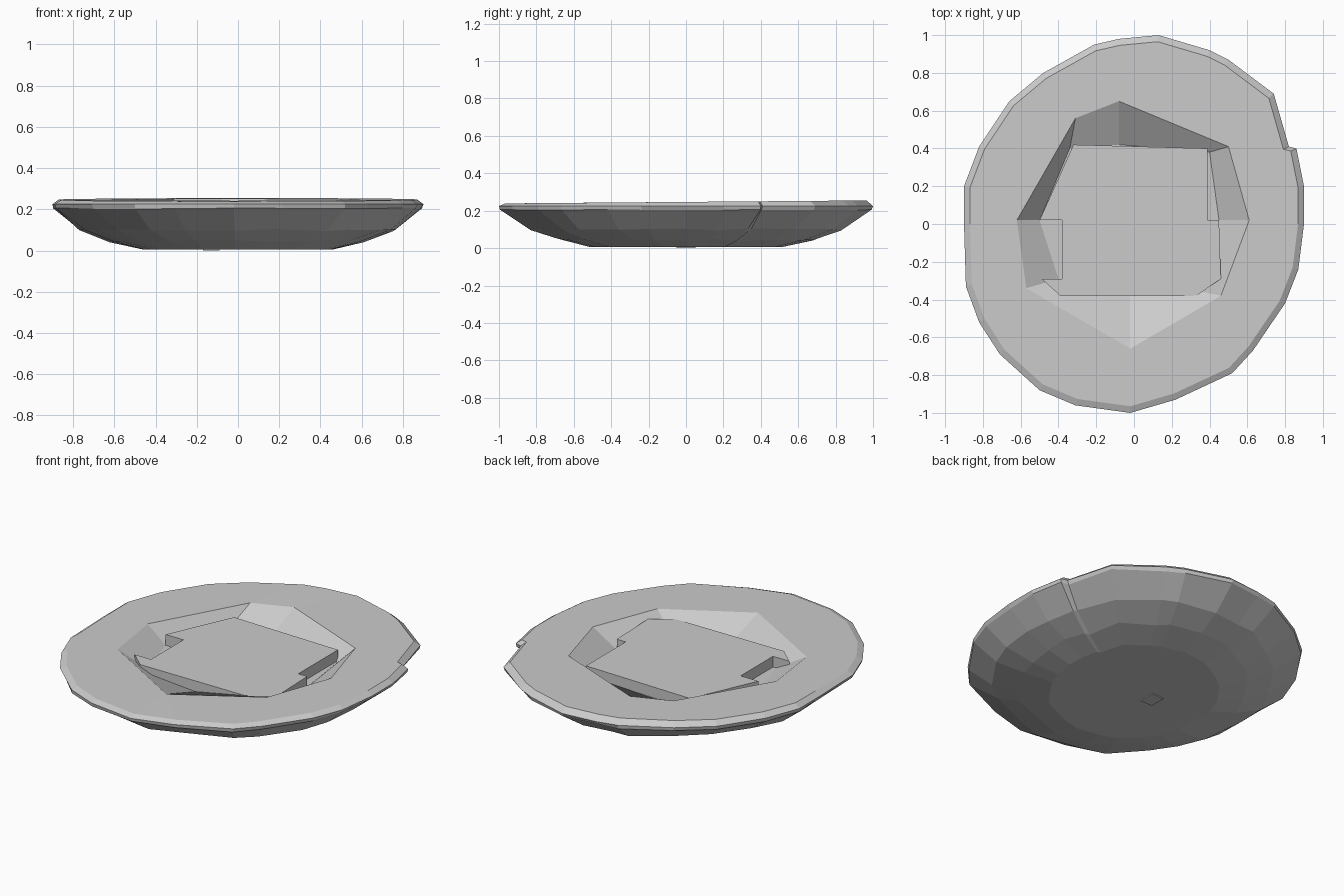
import bpy
import bmesh
import random
from mathutils import Vector

random.seed(4)
cube = bpy.data.objects.get("Cube")
if cube:
    bpy.data.objects.remove(cube, do_unlink=True)

stone = bpy.data.materials.new("grey stone")
stone.use_nodes = True
stone.diffuse_color = (0.6, 0.6, 0.6, 1)
bsdf = next(n for n in stone.node_tree.nodes if n.type == "BSDF_PRINCIPLED")
bsdf.inputs["Base Color"].default_value = stone.diffuse_color
bsdf.inputs["Roughness"].default_value = 0.9

# Chipped oval seen in plan, counter-clockwise
OUTLINE = [(.13, 1), (-.08, .98), (-.21, .95), (-.48, .8), (-.66, .65), (-.82, .41),
           (-.9, .2), (-.9, 0), (-.89, -.33), (-.82, -.52), (-.71, -.69), (-.5, -.88),
           (-.31, -.96), (-.02, -1), (.22, -.93), (.52, -.79), (.63, -.67), (.8, -.42),
           (.87, -.24), (.9, 0), (.9, .2), (.86, .4), (.82, .41), (.74, .69),
           (.5, .87), (.4, .92)]

# Rim of the hollow in the top
HOLLOW = [(-.08, .65), (-.31, .56), (-.62, .02), (-.57, -.34),
          (-.02, -.66), (.46, -.38), (.61, .02), (.5, .41)]

# Foot of the sloping wall of the hollow
TRENCH = [(-.08, .42), (-.34, .4), (-.5, .02), (-.4, -.29),
          (-.02, -.38), (.36, -.36), (.45, .02), (.4, .38)]

# Raised slab standing inside the hollow
SLAB = [(.39, .4), (-.32, .42), (-.5, .02), (-.38, .02), (-.38, -.29), (-.49, -.29),
        (-.39, -.38), (.33, -.38), (.46, -.29), (.45, .02), (.39, .02)]


def top_z(y):
    """Height of the gently tilted top surface."""
    return .247 + .008 * y


def ring(bm, points, height, scale=1.0, jitter=0.0):
    verts = []
    for x, y in points:
        s = scale * (1 + random.uniform(-jitter, jitter))
        z = height(y) if callable(height) else height + random.uniform(-jitter, jitter) * .3
        verts.append(bm.verts.new(Vector((x * s, y * s, z))))
    return verts


def skin(bm, lower, upper):
    """Join two rings of equal length."""
    for i in range(len(lower)):
        j = (i + 1) % len(lower)
        bm.faces.new((lower[i], lower[j], upper[j], upper[i]))


def loop_edges(bm, verts):
    pairs = zip(verts, verts[1:] + verts[:1])
    return [bm.edges.get(p) or bm.edges.new(p) for p in pairs]


def finish(bm, name):
    bmesh.ops.recalc_face_normals(bm, faces=bm.faces)
    mesh = bpy.data.meshes.new(name)
    bm.to_mesh(mesh)
    bm.free()
    mesh.materials.append(stone)
    obj = bpy.data.objects.new(name, mesh)
    bpy.context.collection.objects.link(obj)
    return obj


# Dish body: flat base, rounded underside, chamfered rim, sloping hollow
bm = bmesh.new()
rings = [ring(bm, OUTLINE, .005, .51),
         ring(bm, OUTLINE, .045, .68, .02),
         ring(bm, OUTLINE, .1, .84, .02),
         ring(bm, OUTLINE, .205, .99, .008),
         ring(bm, OUTLINE, .225),
         ring(bm, OUTLINE, top_z, .965)]
bm.faces.new(rings[0])
for low, high in zip(rings, rings[1:]):
    skin(bm, low, high)
lip = ring(bm, HOLLOW, top_z)
foot = ring(bm, TRENCH, .15)
skin(bm, foot, lip)
bm.faces.new(foot)
border = loop_edges(bm, rings[-1]) + loop_edges(bm, lip)
bmesh.ops.triangle_fill(bm, edges=border, use_beauty=True)
finish(bm, "dish_body")

# Slab inside the hollow
bm = bmesh.new()
low = ring(bm, SLAB, .12)
high = ring(bm, SLAB, .215)
skin(bm, low, high)
bm.faces.new(low)
bm.faces.new(high)
finish(bm, "center_slab")

# Small chip left under the base
bm = bmesh.new()
bmesh.ops.create_cube(bm, size=1)
for v in bm.verts:
    v.co = Vector((v.co.x * .08 - .13, v.co.y * .1, v.co.z * .01 + .005))
finish(bm, "base_chip")
